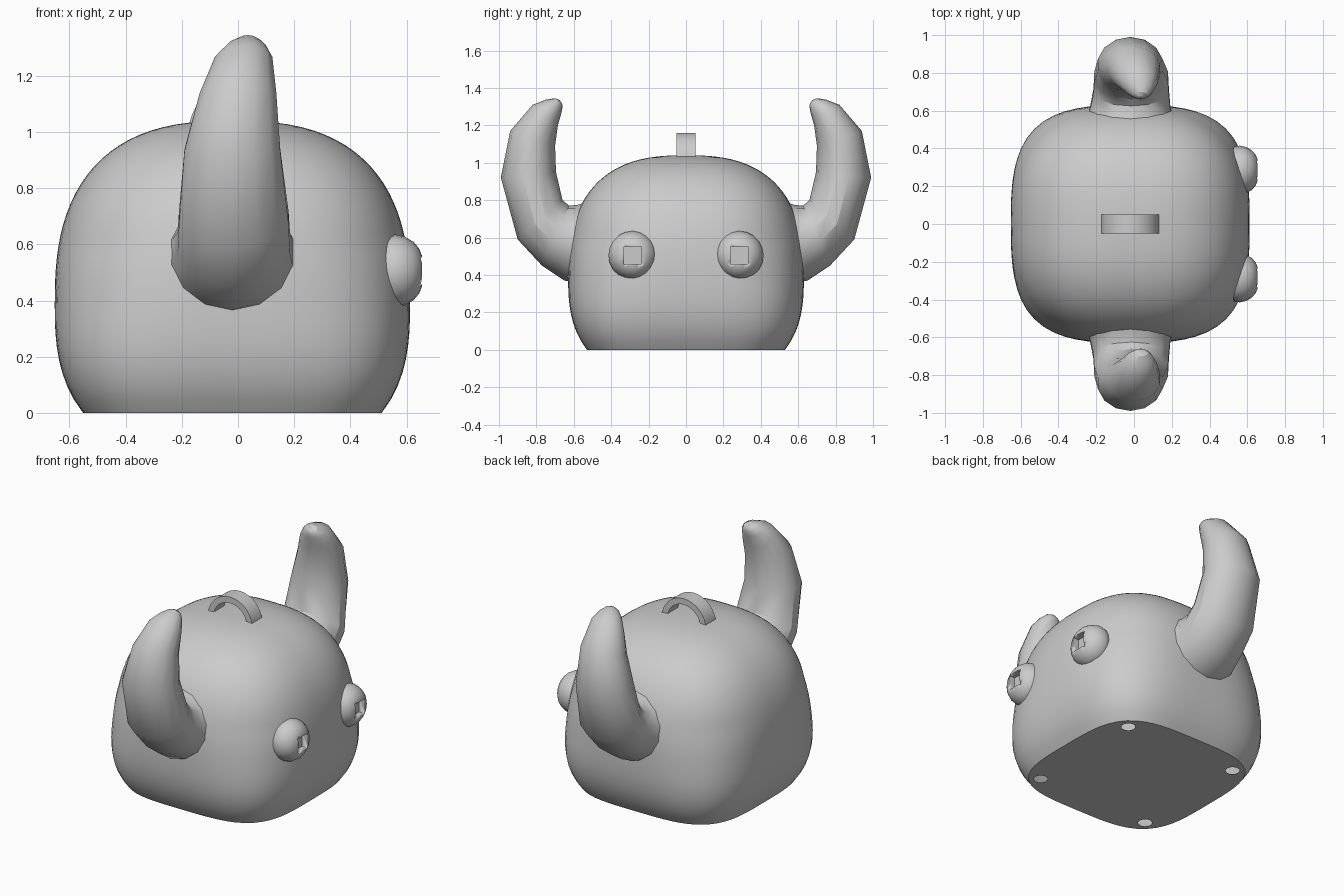
import bpy, bmesh, math
from mathutils import Vector

if "Cube" in bpy.data.objects:
    bpy.data.objects.remove(bpy.data.objects["Cube"], do_unlink=True)

grey = bpy.data.materials.new("plain grey")
grey.use_nodes = True
grey.diffuse_color = (0.6, 0.6, 0.6, 1)
grey.node_tree.nodes["Principled BSDF"].inputs["Base Color"].default_value = (0.6, 0.6, 0.6, 1)

CX = -0.02  # centre line of the body along x


def finish(name, bm, angle=30):
    bmesh.ops.recalc_face_normals(bm, faces=bm.faces)
    mesh = bpy.data.meshes.new(name)
    bm.to_mesh(mesh)
    bm.free()
    mesh.materials.append(grey)
    ob = bpy.data.objects.new(name, mesh)
    bpy.context.collection.objects.link(ob)
    bpy.ops.object.select_all(action='DESELECT')
    ob.select_set(True)
    bpy.context.view_layer.objects.active = ob
    bpy.ops.object.shade_smooth_by_angle(angle=math.radians(angle))
    return ob


def loft(rings):
    """Skin a list of closed rings and cap both ends."""
    bm = bmesh.new()
    loops = [[bm.verts.new(p) for p in ring] for ring in rings]
    n = len(loops[0])
    for a, b in zip(loops, loops[1:]):
        for i in range(n):
            j = (i + 1) % n
            bm.faces.new((a[i], a[j], b[j], b[i]))
    bm.faces.new(loops[0])
    bm.faces.new(loops[-1])
    return bm


def cut(ob, cutter):
    cutter.hide_render = True
    mod = ob.modifiers.new("cut", 'BOOLEAN')
    mod.operation = 'DIFFERENCE'
    mod.solver = 'EXACT'
    mod.object = cutter
    bpy.context.view_layer.objects.active = ob
    bpy.ops.object.modifier_apply(modifier=mod.name)
    bpy.data.objects.remove(cutter, do_unlink=True)


def power(v, p):
    return math.copysign(abs(v) ** p, v)


# Body: rounded block, squarer towards its flat base
POWER, WAIST = 2.6, 0.38


def body_ring(z, segments=72):
    reach = 0.66 if z > WAIST else 0.561
    size = max(0, 1 - (abs(z - WAIST) / reach) ** POWER) ** (1 / POWER)
    n = POWER + 1.1 * max(0, 1 - z / 0.6)
    ring = []
    for i in range(segments):
        t = math.tau * i / segments
        c, s = math.cos(t), math.sin(t)
        r = size * (abs(c) ** n + abs(s) ** n) ** (-1 / n)
        ring.append((CX + 0.6325 * r * c, 0.63 * r * s, z))
    return ring


levels = [WAIST * i / 8 for i in range(8)]
levels += [WAIST + 0.66 * math.sin(math.pi / 2 * i / 24) for i in range(24)]
levels += [1.0397]
body = finish("body", loft([body_ring(z) for z in levels]), 40)

# Four round openings in the base, leading into the hollow body
spots = [(CX + 0.39 * sx, 0.39 * sy) for sx in (-1, 1) for sy in (-1, 1)]
for x, y in spots:
    bm = bmesh.new()
    bmesh.ops.create_cone(bm, cap_ends=True, segments=20, radius1=0.04, radius2=0.04, depth=0.06)
    bmesh.ops.translate(bm, verts=bm.verts, vec=(x, y, 0))
    cut(body, finish("hole_cutter", bm))
bm = bmesh.new()
bm.from_mesh(body.data)
inner = [f for f in bm.faces if any(
    all(math.hypot(v.co.x - x, v.co.y - y) < 0.045 for v in f.verts) for x, y in spots)]
bmesh.ops.delete(bm, geom=inner, context='FACES')
bm.to_mesh(body.data)
bm.free()

# Horns: outer y, z, inner y, z, centre x, half width
HORN = [
    (0.60, 0.36, 0.53, 0.79, -0.02, 0.235),
    (0.65, 0.37, 0.58, 0.775, -0.02, 0.218),
    (0.77, 0.45, 0.625, 0.77, -0.015, 0.205),
    (0.90, 0.59, 0.66, 0.80, -0.015, 0.20),
    (0.99, 0.92, 0.695, 0.95, -0.02, 0.175),
    (0.94, 1.17, 0.70, 1.09, 0.0, 0.14),
    (0.82, 1.31, 0.685, 1.2, 0.02, 0.105),
    (0.75, 1.337, 0.665, 1.27, 0.03, 0.07),
    (0.70, 1.345, 0.66, 1.30, 0.035, 0.04),
    (0.675, 1.335, 0.662, 1.315, 0.035, 0.015),
]
for side, name in ((1, "back_horn"), (-1, "front_horn")):
    rings = []
    for oy, oz, iy, iz, x, w in HORN:
        mid = Vector((x, (oy + iy) / 2, (oz + iz) / 2))
        arm = Vector((x, oy, oz)) - mid
        ring = []
        for i in range(14):
            t = math.tau * i / 14
            p = mid + arm * math.cos(t) + Vector((w * math.sin(t), 0, 0))
            ring.append((p.x, p.y * side, p.z))
        rings.append(ring)
    finish(name, loft(rings), 30)

# Eyes: domed buttons with a square socket
EYE = [(0.50, 0.10), (0.53, 0.124), (0.56, 0.13), (0.595, 0.122),
       (0.625, 0.104), (0.645, 0.08), (0.655, 0.055)]
for side, name in ((1, "left_eye"), (-1, "right_eye")):
    y, z = 0.285 * side, 0.505
    rings = [[(x, y + r * math.cos(math.tau * i / 20), z + r * math.sin(math.tau * i / 20))
              for i in range(20)] for x, r in EYE]
    eye = finish(name, loft(rings), 35)
    bm = bmesh.new()
    bmesh.ops.create_cube(bm, size=0.095)
    bmesh.ops.translate(bm, verts=bm.verts, vec=(0.66, y, z))
    cut(eye, finish("socket_cutter", bm))

# Handle: flat arched strap on top
rings = []
for i in range(17):
    t = math.pi * i / 16
    c, s = math.cos(t), math.sin(t)
    rings.append([(CX + r * c, y, 1.005 + r * s)
                  for r, y in ((0.155, -0.05), (0.155, 0.05), (0.117, 0.05), (0.117, -0.05))])
finish("top_handle", loft(rings), 30)
